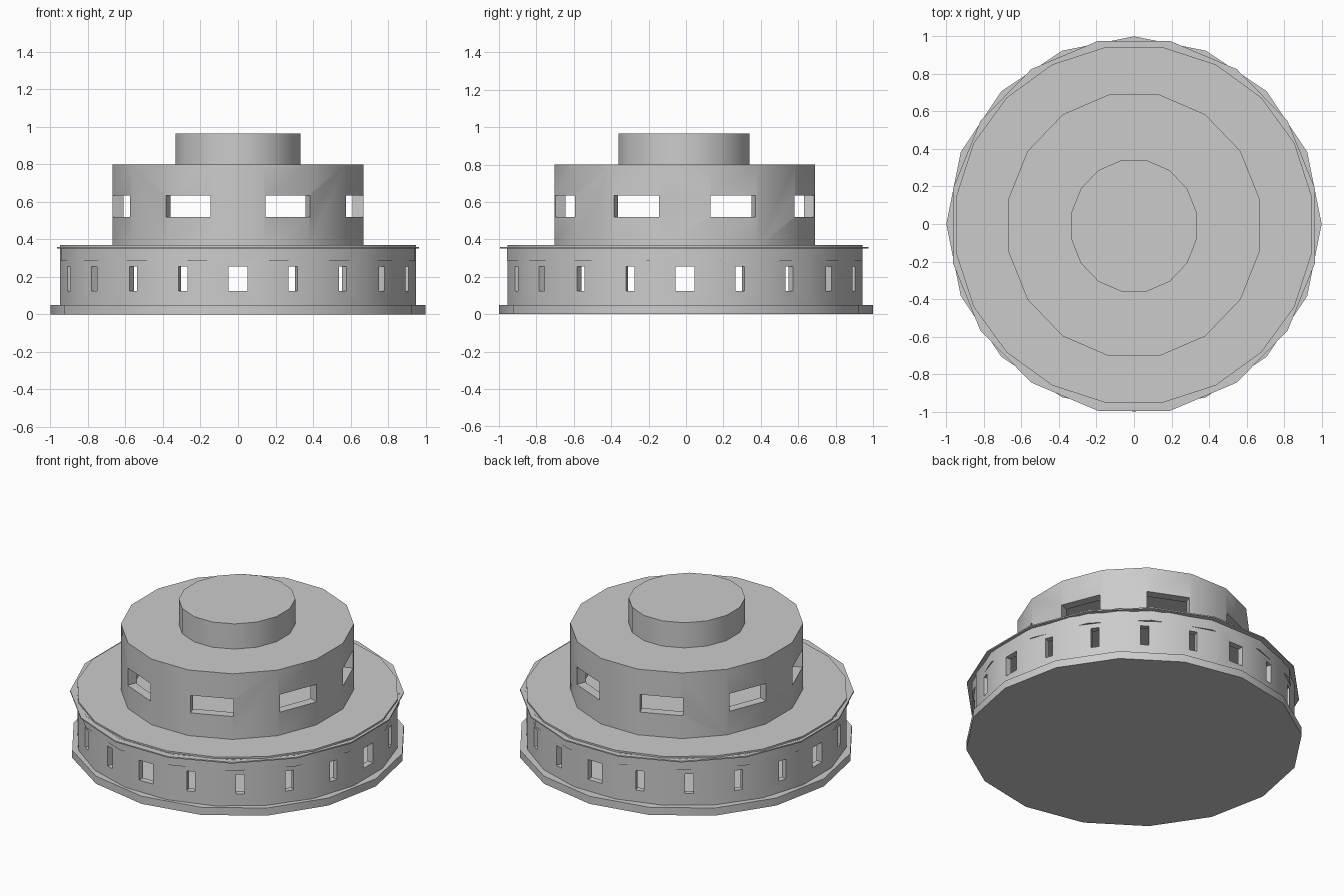
import bpy, bmesh, math
from mathutils import Matrix

cube = bpy.data.objects.get("Cube")
if cube:
    bpy.data.objects.remove(cube, do_unlink=True)

COLOUR = (0.6, 0.6, 0.6, 1)
grey = bpy.data.materials.new("plain_grey")
grey.use_nodes = True
grey.diffuse_color = COLOUR
grey.node_tree.nodes["Principled BSDF"].inputs["Base Color"].default_value = COLOUR


def make_object(name, bm):
    bmesh.ops.recalc_face_normals(bm, faces=bm.faces)
    mesh = bpy.data.meshes.new(name)
    bm.to_mesh(mesh)
    bm.free()
    mesh.materials.append(grey)
    obj = bpy.data.objects.new(name, mesh)
    bpy.context.scene.collection.objects.link(obj)
    return obj


def prism(name, sides, rx, ry, cy, z0, z1, turn=0.5):
    """Slightly oval drum; turn is a fraction of one side."""
    bm = bmesh.new()
    bmesh.ops.create_cone(bm, cap_ends=True, segments=sides, radius1=1, radius2=1, depth=1)
    spin = Matrix.Rotation(math.tau * turn / sides, 4, 'Z')
    scale = Matrix.Diagonal((rx, ry, z1 - z0, 1))
    place = Matrix.Translation((0, cy, (z0 + z1) / 2))
    bm.transform(place @ scale @ spin)
    return make_object(name, bm)


def window_cutter(count, first, radius, cy, z0, z1, width_of):
    """Ring of boxes pointing outwards."""
    bm = bmesh.new()
    for i in range(count):
        place = (Matrix.Translation((0, cy, (z0 + z1) / 2))
                 @ Matrix.Rotation(math.tau * (i + first) / count, 4, 'Z')
                 @ Matrix.Translation((radius, 0, 0))
                 @ Matrix.Diagonal((0.25, width_of(i), z1 - z0, 1)))
        bmesh.ops.create_cube(bm, size=1, matrix=place)
    return make_object("window_cutter", bm)


def cut(obj, *cutters):
    """Subtract the cutters, keep the result and drop the helpers."""
    for cutter in cutters:
        cutter.hide_render = True
        mod = obj.modifiers.new("cut", 'BOOLEAN')
        mod.operation = 'DIFFERENCE'
        mod.solver = 'EXACT'
        mod.object = cutter
    bpy.context.view_layer.update()
    graph = bpy.context.evaluated_depsgraph_get()
    mesh = bpy.data.meshes.new_from_object(obj.evaluated_get(graph))
    obj.modifiers.clear()
    obj.data = mesh
    for cutter in cutters:
        bpy.data.objects.remove(cutter, do_unlink=True)


# Ground plate
base = prism("base_plate", 16, 1.0, 1.0, 0, 0, 0.05, 0)

# Lower storey: hollow drum, wider windows on the four main axes
lower = prism("lower_storey", 20, 0.96, 0.96, -0.005, 0.05, 0.37)
cut(lower,
    prism("lower_core", 20, 0.92, 0.92, -0.005, 0.0, 0.285),
    window_cutter(20, 0, 0.95, -0.005, 0.125, 0.255,
                  lambda i: 0.1 if i % 5 == 0 else 0.05))

# Roof slab that just breaks through the lower wall, and its thin eave
slab = prism("roof_slab", 16, 0.963, 0.968, -0.007, 0.286, 0.36)
eave = prism("roof_eave", 16, 0.985, 1.005, -0.01, 0.351, 0.359)

# Middle storey: hollow drum with a window on every second side
middle = prism("middle_storey", 16, 0.683, 0.711, -0.007, 0.36, 0.80)
cut(middle,
    prism("middle_core", 16, 0.623, 0.651, -0.007, 0.3, 0.74),
    window_cutter(8, 0.5, 0.68, -0.007, 0.52, 0.635, lambda i: 0.26))

# Top drum
top = prism("top_drum", 16, 0.341, 0.357, -0.01, 0.80, 0.965)

# Smooth round walls with crisp rims
bpy.ops.object.select_all(action='DESELECT')
for obj in (base, lower, slab, eave, middle, top):
    obj.select_set(True)
bpy.context.view_layer.objects.active = base
bpy.ops.object.shade_smooth_by_angle(angle=math.radians(30))
